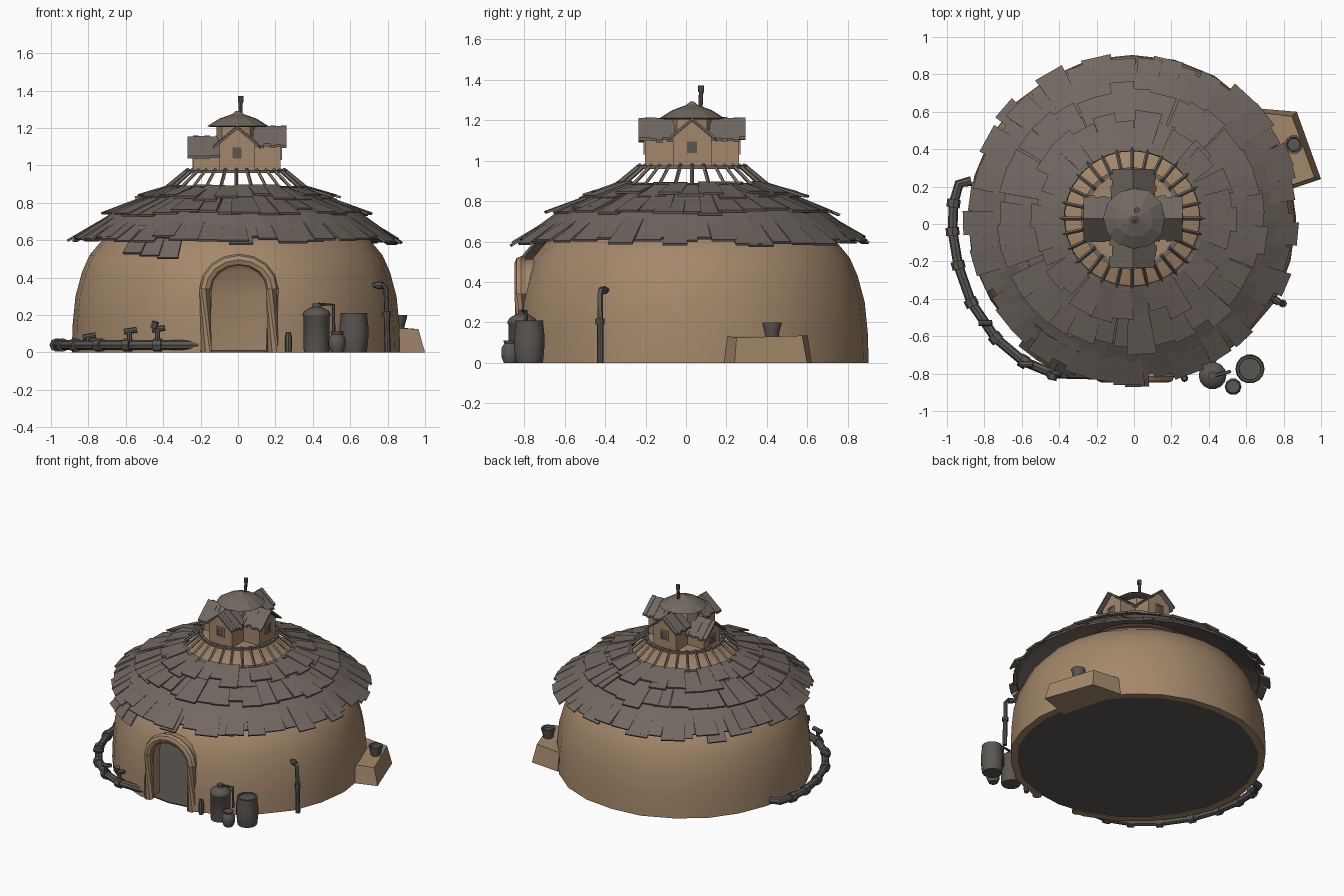
import bpy, bmesh, math, random
from mathutils import Vector, Matrix

if "Cube" in bpy.data.objects:
    bpy.data.objects.remove(bpy.data.objects["Cube"])
random.seed(7)
CX, CY = -0.01, 0.03


def material(name, rgb):
    m = bpy.data.materials.new(name)
    m.diffuse_color = (*rgb, 1)
    m.use_nodes = True
    m.node_tree.nodes["Principled BSDF"].inputs["Base Color"].default_value = m.diffuse_color
    return m


CLAY = material("tan_clay", (0.37, 0.245, 0.145))
SHINGLE = material("weathered_grey_shingle", (0.165, 0.138, 0.118))
METAL = material("dark_grey_metal", (0.105, 0.095, 0.085))


def finish(name, bm, mat, angle=None, recalc=True):
    if recalc:
        bmesh.ops.recalc_face_normals(bm, faces=bm.faces)
    me = bpy.data.meshes.new(name)
    bm.to_mesh(me)
    bm.free()
    me.materials.append(mat)
    if angle:
        me.polygons.foreach_set("use_smooth", [True] * len(me.polygons))
        me.set_sharp_from_angle(angle=math.radians(angle))
    ob = bpy.data.objects.new(name, me)
    bpy.context.collection.objects.link(ob)
    return ob


def bridge(bm, rings, closed=False):
    n = len(rings[0])
    pairs = list(zip(rings, rings[1:])) + ([(rings[-1], rings[0])] if closed else [])
    for a, b in pairs:
        for i in range(n):
            j = (i + 1) % n
            bm.faces.new((a[i], a[j], b[j], b[i]))


def lathe(name, profile, seg, c, mat, angle=None, jitter=0.0, closed=False):
    """Spin (radius, z) points round a vertical axis."""
    bm = bmesh.new()
    wob = [1 + random.uniform(-jitter, jitter) for _ in range(seg)]
    rings = [[bm.verts.new((c[0] + r * w * math.cos(2 * math.pi * i / seg),
                            c[1] + r * w * math.sin(2 * math.pi * i / seg), z))
              for i, w in enumerate(wob)] for r, z in profile]
    bridge(bm, rings, closed)
    if not closed:
        bm.faces.new(rings[0])
        bm.faces.new(rings[-1])
    return finish(name, bm, mat, angle)


def add_tube(bm, pts, r, seg=8):
    pts = [Vector(p) for p in pts]
    rings = []
    for i, p in enumerate(pts):
        d = (pts[min(i + 1, len(pts) - 1)] - pts[max(i - 1, 0)]).normalized()
        side = d.cross(Vector((0, 0, 1)))
        side = side.normalized() if side.length > 0.01 else Vector((1, 0, 0))
        up = side.cross(d)
        rings.append([bm.verts.new(p + r * (side * math.cos(2 * math.pi * k / seg) + up * math.sin(2 * math.pi * k / seg)))
                      for k in range(seg)])
    bridge(bm, rings)
    bm.faces.new(rings[0])
    bm.faces.new(rings[-1])


def tubes(name, paths, mat, seg=8):
    bm = bmesh.new()
    for pts, r in paths:
        add_tube(bm, pts, r, seg)
    return finish(name, bm, mat, 40)


def hexa(bm, low, high):
    """Solid between two four-cornered loops."""
    a, b = [[bm.verts.new(p) for p in loop] for loop in (low, high)]
    bridge(bm, [a, b])
    bm.faces.new(a)
    bm.faces.new(b)


def box(bm, x0, x1, y0, y1, z0, z1):
    c = ((x0, y0), (x1, y0), (x1, y1), (x0, y1))
    hexa(bm, [(*p, z0) for p in c], [(*p, z1) for p in c])


# Clay dome: hollow shell, open at the bottom, closed at the top
outer = [(.88, 0), (.875, .15), (.86, .3), (.825, .43), (.785, .52), (.71, .61), (.6, .68), (.42, .80), (.02, .855)]
inner = [(.02, .83), (.4, .77), (.58, .65), (.68, .58), (.77, .43), (.81, .3), (.83, 0)]
dome = lathe("clay_dome_wall", outer + inner, 24, (CX, CY), CLAY, 30, .008, True)
lathe("floor", [(.845, .004), (.845, .012)], 24, (CX, CY), METAL)


# Arched doorway: cutter, portal and rounded rim
def arch(w, spring, top, n=8):
    pts = [(-w, 0)] + [(-w * math.cos(math.pi * i / n), spring + (top - spring) * math.sin(math.pi * i / n))
                       for i in range(n + 1)] + [(w, 0)]
    return pts


DX = 0.005
bm = bmesh.new()
rings = [[bm.verts.new((DX + x, y, z - (.02 if z == 0 else 0))) for x, z in arch(.16, .33, .46)] for y in (-1, -.55)]
bridge(bm, rings)
bm.faces.new(rings[0])
bm.faces.new(rings[1])
cutter = finish("door_cutter", bm, CLAY)
cutter.hide_render = True
cutter.display_type = 'WIRE'
cut = dome.modifiers.new("doorway", 'BOOLEAN')
cut.operation, cut.object, cut.solver = 'DIFFERENCE', cutter, 'EXACT'

bm = bmesh.new()
loops = [[bm.verts.new((DX + x, y, z)) for x, z in arch(w, s, t)]
         for w, s, t, y in ((.158, .33, .458, -.72), (.158, .33, .458, -.825), (.2, .34, .515, -.825), (.2, .34, .515, -.66))]
for a, b in zip(loops, loops[1:] + loops[:1]):
    for i in range(len(a) - 1):
        bm.faces.new((a[i], a[i + 1], b[i + 1], b[i]))
finish("door_portal", bm, CLAY, 40)
tubes("door_rim", [([(DX + x, -.815, z) for x, z in arch(.178, .34, .495)], .033)], CLAY)


# Shingled roof: solid undersheet and overlapping layers of uneven boards
def board(bm, th, dth, r0, z0, r1, z1, t=.012, skew=0.0):
    n = Vector((z0 - z1, r1 - r0)).normalized() * t

    def loop(o):
        return [(CX + (r + o * n.x) * math.cos(a), CY + (r + o * n.x) * math.sin(a), z + o * n.y)
                for r, z, a in ((r0, z0, th - dth / 2), (r1, z1, th - dth / 2 + skew),
                                (r1, z1, th + dth / 2 + skew), (r0, z0, th + dth / 2))]
    hexa(bm, loop(0), loop(1))


def layer(name, n, r0, z0, r1, z1, spread):
    bm = bmesh.new()
    for i in range(n):
        d = random.uniform(-spread, spread * .6)
        s = (z1 - z0) / (r1 - r0)
        board(bm, 2 * math.pi * (i + random.uniform(-.2, .2)) / n, 2 * math.pi / n * random.uniform(1.0, 1.4),
              r0, z0 + random.uniform(0, .012), r1 + d, z1 + s * d + random.uniform(-.008, .014),
              skew=random.uniform(-.035, .035))
    return finish(name, bm, SHINGLE)


lathe("roof_undersheet", [(.37, .85), (.37, .868), (.66, .752), (.84, .622), (.83, .61), (.64, .735)],
      32, (CX, CY), SHINGLE, closed=True)
layer("lower_shingles", 46, .6, .758, .885, .588, .035)
layer("upper_shingles", 38, .36, .868, .71, .735, .035)
layer("top_shingles", 30, .36, .876, .55, .815, .05)

# Loose boards hanging over the eave on the front left
bm = bmesh.new()
for k in range(3):
    board(bm, math.radians(-129 + 7 * k), .135, .76, .67, .905, .525 - .012 * k, skew=.02)
finish("hanging_boards", bm, SHINGLE)

# Open slatted collar under the lantern
slats = []
for i in range(28):
    c, s = math.cos(2 * math.pi * i / 28), math.sin(2 * math.pi * i / 28)
    slats.append(([(CX + .395 * c, CY + .395 * s, .865), (CX + .255 * c, CY + .255 * s, .98)], .010))
tubes("collar_slats", slats, SHINGLE, 4)
for nm, r, z in (("collar_lower_ring", .375, .878), ("collar_upper_ring", .262, .968)):
    lathe(nm, [(r - .012, z - .008), (r + .012, z - .008), (r + .012, z + .008), (r - .012, z + .008)],
          28, (CX, CY), SHINGLE, closed=True)

# Lantern: tower, four gabled wings, cone roof, chimney
lathe("lantern_tower", [(.11, .965), (.105, 1.215)], 8, (CX, CY), CLAY)
lathe("lantern_floor", [(.25, .962), (.25, .97)], 24, (CX, CY), CLAY)


def wing(name, angle, drop):
    L, w, ez, rz = .232, .095, 1.115 - drop, 1.195 - drop
    M = Matrix.Translation((CX + .005, CY, 0)) @ Matrix.Rotation(math.radians(angle), 4, 'Z')
    bm = bmesh.new()
    prof = [(-w, .965), (w, .965), (w, ez), (0, rz), (-w, ez)]
    rings = [[bm.verts.new((x, y, z)) for y, z in prof] for x in (.05, L)]
    bridge(bm, rings)
    bm.faces.new(rings[0])
    bm.faces.new(rings[1])
    finish(name + "_wing_walls", bm, CLAY).matrix_world = M
    bm = bmesh.new()                                    # roof strips
    for s in (-1, 1):
        for k in range(6):
            x0 = .085 + k * .03
            e, z = random.uniform(.112, .128), random.uniform(0, .006)
            zl = rz - (rz - ez) / w * e
            low = [(x0, 0, rz + z), (x0 + .03, 0, rz + z), (x0 + .03, s * e, zl + z), (x0, s * e, zl + z)]
            hexa(bm, low, [(x, y, q + .014) for x, y, q in low])
    finish(name + "_wing_roof", bm, SHINGLE).matrix_world = M
    bm = bmesh.new()                                    # window frame bars
    for y0, y1, z0, z1 in ((-.033, -.025, 1.035, 1.1), (.025, .033, 1.035, 1.1), (-.033, .033, 1.03, 1.038), (-.033, .033, 1.095, 1.103)):
        box(bm, L - .002, L + .007, y0, y1, z0 - drop, z1 - drop)
    finish(name + "_window_frame", bm, CLAY).matrix_world = M
    bm = bmesh.new()
    box(bm, L - .002, L + .002, -.025, .025, 1.038 - drop, 1.095 - drop)
    finish(name + "_window_pane", bm, METAL).matrix_world = M


for nm, a, d in (("front", -90, 0), ("right", 0, 0), ("back", 90, 0), ("left", 180, .055)):
    wing(nm, a, d)
lathe("lantern_roof", [(.14, 1.205), (.165, 1.21), (.1, 1.25), (.03, 1.275), (.01, 1.292)], 12, (CX + .01, CY), SHINGLE, None, .04)
tubes("chimney", [([(.01, .07, 1.24), (.015, .075, 1.345)], .011), ([(.015, .075, 1.34), (.015, .075, 1.372)], .015)], METAL)

# Ground pipe curving round the left, with collars and valves
path = [(-.87, .23), (-.935, .215), (-.965, .11), (-.97, -.04), (-.94, -.22), (-.87, -.42), (-.74, -.61), (-.59, -.735), (-.43, -.8), (-.21, -.805)]
path = [(x, y, .04) for x, y in path]
parts = [(path, .026)]
for i in range(2, 9):
    p, d = Vector(path[i]), (Vector(path[i + 1]) - Vector(path[i - 1])).normalized()
    parts.append(([p - d * .022, p + d * .022], .036))
for x, y, h in ((-.58, -.75, .11), (-.43, -.8, .12), (-.8, -.53, .08)):
    parts += [([(x, y, .03), (x, y, h)], .014), ([(x - .03, y, h), (x + .04, y, h + .012)], .016)]
parts.append(([(-.45, -.81, .13), (-.44, -.815, .165)], .02))
tubes("ground_pipe", parts, METAL)

# Tank, barrel and pots on the right of the door
lathe("tall_tank", [(.066, 0), (.07, .02), (.07, .19), (.074, .195), (.074, .205), (.066, .22), (.035, .24), (.022, .243), (.022, .262)],
      14, (.42, -.81), METAL, 40)
tubes("tank_pipe", [([(.43, -.81, .235), (.43, -.81, .258), (.51, -.79, .255), (.512, -.79, .1)], .009)], METAL)
lathe("barrel", [(.066, 0), (.07, .01), (.077, .08), (.078, .13), (.07, .2), (.072, .21), (.06, .21), (.058, .2)],
      14, (.62, -.775), METAL, 40)
lathe("small_pot", [(.032, 0), (.045, .03), (.045, .075), (.03, .095), (.036, .112)], 10, (.53, -.87), METAL, 40)
lathe("ground_peg", [(.016, 0), (.02, .03), (.018, .08), (.012, .11)], 8, (.27, -.825), METAL, 40)
tubes("wall_pipe", [([(.8, -.425, 0), (.795, -.425, .2)], .016), ([(.795, -.425, .19), (.792, -.425, .34), (.78, -.42, .358), (.71, -.385, .36)], .014),
                    ([(.775, -.417, .358), (.745, -.402, .36)], .02), ([(.796, -.425, .19), (.795, -.425, .22)], .022)], METAL)

# Clay block with a pot at the back right
bm = bmesh.new()
hexa(bm, [(.64, .62, 0), (.87, .6, 0), (1.0, .24, 0), (.76, .16, 0)],
     [(.64, .6, .135), (.845, .575, .135), (.965, .25, .125), (.76, .18, .135)])
finish("clay_block", bm, CLAY)
lathe("block_pot", [(.034, .125), (.038, .15), (.048, .185), (.05, .2), (.038, .2), (.034, .185)], 10, (.855, .425), METAL, 40)
